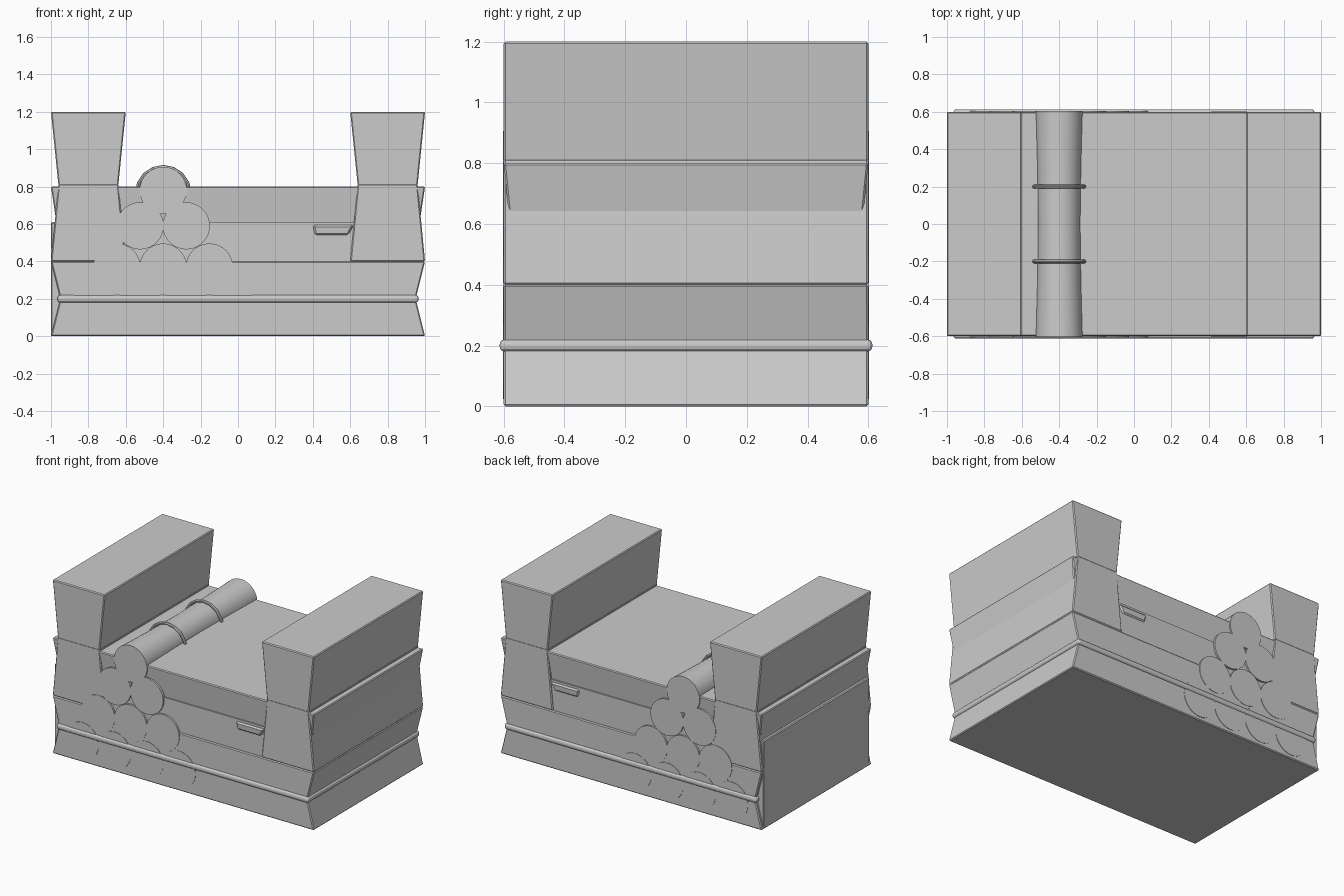
import bpy, bmesh, math

if "Cube" in bpy.data.objects:
    bpy.data.objects.remove(bpy.data.objects["Cube"])


def finish(name, bm, bevel=0.0, segments=1):
    bmesh.ops.recalc_face_normals(bm, faces=bm.faces)
    mesh = bpy.data.meshes.new(name)
    bm.to_mesh(mesh)
    bm.free()
    ob = bpy.data.objects.new(name, mesh)
    bpy.context.collection.objects.link(ob)
    if bevel:
        mod = ob.modifiers.new("bevel", 'BEVEL')
        mod.width = bevel
        mod.segments = segments
    return ob


def block(name, bottom, top, z0, z1, bevel=0.006, segments=1):
    """Tapered box; bottom and top are (x min, x max, half depth)."""
    bm = bmesh.new()
    rings = []
    for (a, b, d), z in ((bottom, z0), (top, z1)):
        rings.append([bm.verts.new(p) for p in
                      ((a, -d, z), (b, -d, z), (b, d, z), (a, d, z))])
    lo, hi = rings
    bm.faces.new(lo)
    bm.faces.new(hi)
    for i in range(4):
        j = (i + 1) % 4
        bm.faces.new((lo[i], lo[j], hi[j], hi[i]))
    return finish(name, bm, bevel, segments)


def log(name, x, z):
    """Log lying along y with a slightly narrower waist."""
    n = 32
    bm = bmesh.new()
    rings = []
    for y, r in ((-0.603, 0.126), (-0.3, 0.118), (0, 0.114), (0.3, 0.118), (0.603, 0.126)):
        rings.append([bm.verts.new((x + r * math.cos(2 * math.pi * i / n), y,
                                    z + r * math.sin(2 * math.pi * i / n)))
                      for i in range(n)])
    for a, b in zip(rings, rings[1:]):
        for i in range(n):
            j = (i + 1) % n
            bm.faces.new((a[i], a[j], b[j], b[i]))
    bm.faces.new(rings[0])
    bm.faces.new(rings[-1])
    smooth(finish(name, bm))


def smooth(ob):
    bpy.ops.object.select_all(action='DESELECT')
    ob.select_set(True)
    bpy.context.view_layer.objects.active = ob
    bpy.ops.object.shade_smooth_by_angle(angle=math.radians(40))


# Base, flared in at the band and out again
block("base", (-1, 1, 0.6), (-0.95, 0.95, 0.6), 0, 0.2)
block("lower_wall", (-0.95, 0.95, 0.6), (-1, 1, 0.6), 0.2, 0.4)
block("band", (-0.965, 0.965, 0.613), (-0.965, 0.965, 0.613), 0.18, 0.22, 0.016, 3)

# Recessed middle, side infill and the flat deck
block("middle_wall", (-0.7, 0.7, 0.59), (-0.7, 0.7, 0.59), 0.39, 0.61, 0)
block("side_infill", (-1, -0.6, 0.58), (-1, -0.6, 0.58), 0, 0.61)
block("deck", (-0.97, 0.97, 0.58), (-1, 1, 0.6), 0.6, 0.8)

# Small ledges under the deck, front and back
block("ledge", (0.41, 0.59, 0.598), (0.40, 0.62, 0.602), 0.54, 0.595, 0.01)

# Corner pillars and the flared parapets on top
for side, s in (("left", -1), ("right", 1)):
    block(side + "_pillar", (s * 0.6, s * 1.0, 0.6), (s * 0.64, s * 0.96, 0.6), 0.4, 0.815)
    block(side + "_parapet", (s * 0.64, s * 0.96, 0.6), (s * 0.6, s * 1.0, 0.6), 0.805, 1.2)

# Pyramid of logs
count = 0
for row, z in enumerate((0.15, 0.37, 0.59, 0.78)):
    n = 4 - row
    for i in range(n):
        count += 1
        log("log_%d" % count, -0.4 + (i - (n - 1) / 2) * 0.247, z)

# Straps around the top log
for i, y in enumerate((-0.2, 0.2)):
    bpy.ops.mesh.primitive_torus_add(major_segments=16, minor_segments=8,
                                     major_radius=0.141, minor_radius=0.01,
                                     location=(-0.4, y, 0.765),
                                     rotation=(math.pi / 2, 0, 0))
    strap = bpy.context.object
    strap.name = "strap_%d" % (i + 1)
    smooth(strap)
